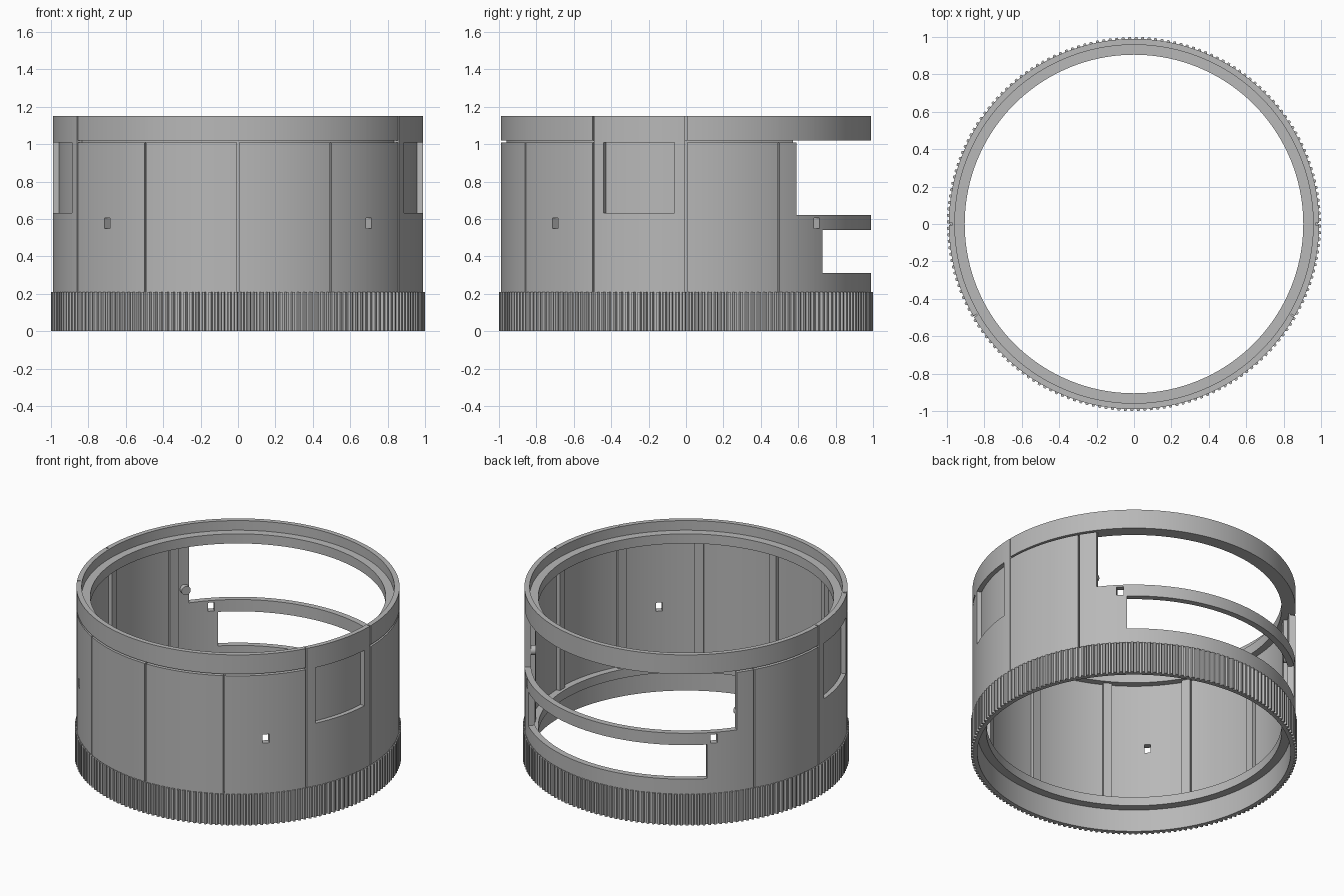
import bpy
import bmesh
from math import radians, cos, sin

if "Cube" in bpy.data.objects:
    bpy.data.objects.remove(bpy.data.objects["Cube"], do_unlink=True)

grey = bpy.data.materials.new("plain grey")
grey.use_nodes = True
grey.diffuse_color = (0.48, 0.48, 0.48, 1)
grey.node_tree.nodes["Principled BSDF"].inputs["Base Color"].default_value = grey.diffuse_color


def finish(bm, name, smooth=True):
    mesh = bpy.data.meshes.new(name)
    bm.to_mesh(mesh)
    bm.free()
    mesh.materials.append(grey)
    obj = bpy.data.objects.new(name, mesh)
    bpy.context.collection.objects.link(obj)
    bpy.ops.object.select_all(action="DESELECT")
    obj.select_set(True)
    bpy.context.view_layer.objects.active = obj
    if smooth:
        bpy.ops.object.shade_smooth_by_angle(angle=radians(30))
    return obj


def polar(r, a, z):
    return (r * cos(radians(a)), r * sin(radians(a)), z)


def shell(name, r_out, r_in, levels, keep=lambda a, z: True, cuts=()):
    """Curved wall: keeps the angle/height cells that pass the rule."""
    angles = sorted({round(a % 360, 3) for a in [i * 2 for i in range(180)] + list(cuts)})
    n = len(angles)
    bm = bmesh.new()
    grid = {}

    def vert(r, i, j):
        key = (r, i % n, j)
        if key not in grid:
            grid[key] = bm.verts.new(polar(r, angles[i % n], levels[j]))
        return grid[key]

    def solid(i, j):
        if not 0 <= j < len(levels) - 1:
            return False
        a0, a1 = angles[i % n], angles[(i + 1) % n] or 360
        return keep((a0 + a1) / 2, (levels[j] + levels[j + 1]) / 2)

    for i in range(n):
        for j in range(len(levels) - 1):
            if not solid(i, j):
                continue
            corners = [(i, j), (i + 1, j), (i + 1, j + 1), (i, j + 1)]
            neighbours = [(i, j - 1), (i + 1, j), (i, j + 1), (i - 1, j)]
            bm.faces.new([vert(r_out, *c) for c in corners])
            bm.faces.new([vert(r_in, *c) for c in reversed(corners)])
            for k, side in enumerate(neighbours):
                if not solid(*side):
                    p, q = corners[k], corners[(k + 1) % 4]
                    bm.faces.new([vert(r_out, *q), vert(r_out, *p),
                                  vert(r_in, *p), vert(r_in, *q)])
    return finish(bm, name)


# Layout of seams, openings, windows and pin holes
SEAMS = [0, 30, 150, 180, 210, 240, 270, 300, 330]
HOLES = [45, 135, 225, 315]
WINDOWS = [(183.5, 206.4), (333.6, 356.5)]
UPPER, LOWER = (36.6, 143.4), (47.5, 132.5)
GROOVE, PIN = 0.25, 1.2
TOP, BAND, BASE = 1.15, 1.02, 0.21
LEVELS = [BASE, 0.31, 0.54, 0.548, 0.606, 0.62, 0.632, 1.008, BAND]
CUTS = [s + d for s in SEAMS for d in (-GROOVE, GROOVE)]
CUTS += [h + d for h in HOLES for d in (-PIN, PIN)]
CUTS += [a for pair in WINDOWS + [UPPER, LOWER] for a in pair]


def within(a, pair):
    return pair[0] < a < pair[1]


def near(a, centres, width):
    return any(abs((a - c + 180) % 360 - 180) < width for c in centres)


def is_wall(a, z):
    if within(a, UPPER) and 0.62 < z < BAND:
        return False
    if within(a, LOWER) and 0.31 < z < 0.54:
        return False
    return not (near(a, HOLES, PIN) and 0.548 < z < 0.606)


def is_outer_skin(a, z):
    window_panel = within(a, (180, 210)) or within(a, (330, 360))
    if any(within(a, w) for w in WINDOWS) and 0.632 < z < 1.008:
        return False
    if near(a, SEAMS, GROOVE):
        # Only the seams that border a window panel reach the top edge
        if z < BAND or near(a, [0, 180, 210, 330], GROOVE):
            return False
    if 1.008 < z < BAND and not window_panel and not within(a, UPPER):
        return False
    return is_wall(a, z)


# Wall: outer panels split by seams, on a thin inner skin
shell("outer_panels", 0.99, 0.96, LEVELS + [TOP], is_outer_skin, CUTS)
shell("inner_skin", 0.96, 0.95, LEVELS, is_wall, CUTS)
shell("rim_backing", 0.97, 0.958, [BAND, TOP])

# Inner lips and the plain base rim
shell("top_lip", 0.965, 0.905, [BAND, 1.085])
shell("bottom_lip", 0.965, 0.905, [0.15, BASE])

# Upright ribs behind the seams
RIB = 1.7
shell("ribs", 0.951, 0.925, [BASE, BAND],
      lambda a, z: near(a, SEAMS, RIB),
      [s + d for s in SEAMS for d in (-RIB, RIB)])

# Knurled grip ring
bm = bmesh.new()
teeth = 180
step = 360 / teeth
outline = []
for t in range(teeth):
    for part, r in ((0, 0.984), (0.35, 0.984), (0.5, 1.0), (0.85, 1.0)):
        a = (t + part) * step
        outline.append([bm.verts.new(polar(radius, a, z))
                        for radius, z in ((0.96, 0), (r, 0), (r, BASE), (0.96, BASE))])
for i, here in enumerate(outline):
    ahead = outline[(i + 1) % len(outline)]
    for k in range(4):
        m = (k + 1) % 4
        bm.faces.new((here[k], ahead[k], ahead[m], here[m]))
bmesh.ops.recalc_face_normals(bm, faces=bm.faces)
finish(bm, "knurled_grip", smooth=False)

# Small round bosses inside, beside the upper opening
for side, angle in (("left", 34.8), ("right", 145.2)):
    bpy.ops.mesh.primitive_cylinder_add(
        vertices=24, radius=0.03, depth=0.035, location=polar(0.937, angle, 0.72),
        rotation=(0, radians(90), radians(angle)))
    boss = bpy.context.object
    boss.name = side + "_boss"
    boss.data.materials.append(grey)
    bpy.ops.object.shade_smooth_by_angle(angle=radians(30))
